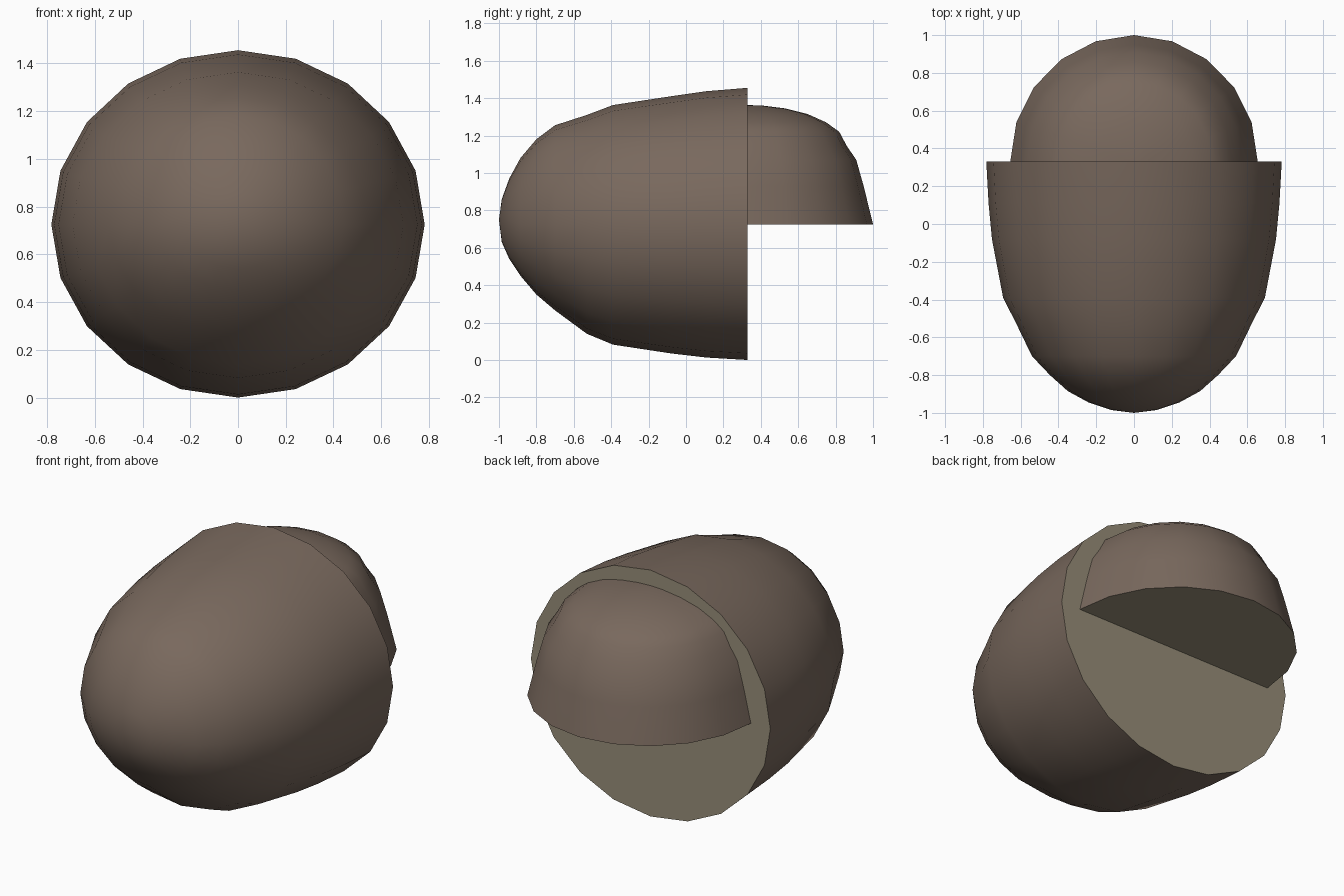
import bpy, bmesh
from math import sin, cos, pi

if "Cube" in bpy.data.objects:
    bpy.data.objects.remove(bpy.data.objects["Cube"])

SIDES = 20
MID = 0.725


def material(name, color):
    m = bpy.data.materials.new(name)
    m.diffuse_color = (*color, 1)
    m.use_nodes = True
    m.node_tree.nodes["Principled BSDF"].inputs["Base Color"].default_value = m.diffuse_color
    return m


brown = material("brown_shell", (0.19, 0.14, 0.11))
beige = material("cut_face", (0.31, 0.27, 0.19))


def finish(bm, name):
    bmesh.ops.recalc_face_normals(bm, faces=bm.faces)
    me = bpy.data.meshes.new(name)
    bm.to_mesh(me)
    bm.free()
    ob = bpy.data.objects.new(name, me)
    bpy.context.collection.objects.link(ob)
    me.materials.append(brown)
    me.materials.append(beige)
    bpy.ops.object.select_all(action='DESELECT')
    ob.select_set(True)
    bpy.context.view_layer.objects.active = ob
    bpy.ops.object.shade_smooth_by_angle(angle=0.6)
    return ob


def skin(bm, rings, closed):
    for a, b in zip(rings, rings[1:]):
        n = len(a)
        for i in range(n if closed else n - 1):
            j = (i + 1) % n
            bm.faces.new((a[i], a[j], b[j], b[i]))


def fan(bm, ring, tip, closed):
    n = len(ring)
    for i in range(n if closed else n - 1):
        bm.faces.new((ring[i], ring[(i + 1) % n], tip))


# Rounded body: y, half width, top z, bottom z
stations = [(0.33, 0.782, 1.455, 0.0), (0.11, 0.77, 1.437, 0.013),
            (-0.08, 0.752, 1.41, 0.035), (-0.39, 0.693, 1.363, 0.082),
            (-0.53, 0.622, 1.31, 0.14), (-0.70, 0.54, 1.255, 0.265),
            (-0.80, 0.445, 1.18, 0.35), (-0.885, 0.35, 1.08, 0.45),
            (-0.945, 0.24, 0.97, 0.54), (-0.985, 0.12, 0.86, 0.63)]
bm = bmesh.new()
rings = []
for y, w, top, bot in stations:
    ring = []
    for i in range(SIDES):
        a = 2 * pi * i / SIDES
        mid = MID + (0.02 if y < -0.9 else 0)
        h = top - mid if cos(a) > 0 else mid - bot
        ring.append(bm.verts.new((w * sin(a), y, mid + h * cos(a))))
    rings.append(ring)
skin(bm, rings, True)
fan(bm, rings[-1], bm.verts.new((0, -1, 0.75)), True)
bm.faces.new(rings[0]).material_index = 1
finish(bm, "rounded_body")

# Half dome behind the flat face: radius fraction, height
profile = [(1, 0), (0.925, 0.205), (0.866, 0.345), (0.79, 0.42), (0.73, 0.495),
           (0.627, 0.545), (0.478, 0.59), (0.3, 0.62), (0.12, 0.635)]
bm = bmesh.new()
rings = []
for r, h in profile:
    rings.append([bm.verts.new((0.655 * r * cos(pi * i / 10),
                                0.33 + 0.67 * r * sin(pi * i / 10), MID + h))
                  for i in range(11)])
skin(bm, rings, False)
fan(bm, rings[-1], bm.verts.new((0, 0.33, MID + 0.638)), False)
bm.faces.new(rings[0]).material_index = 1
finish(bm, "half_dome")
